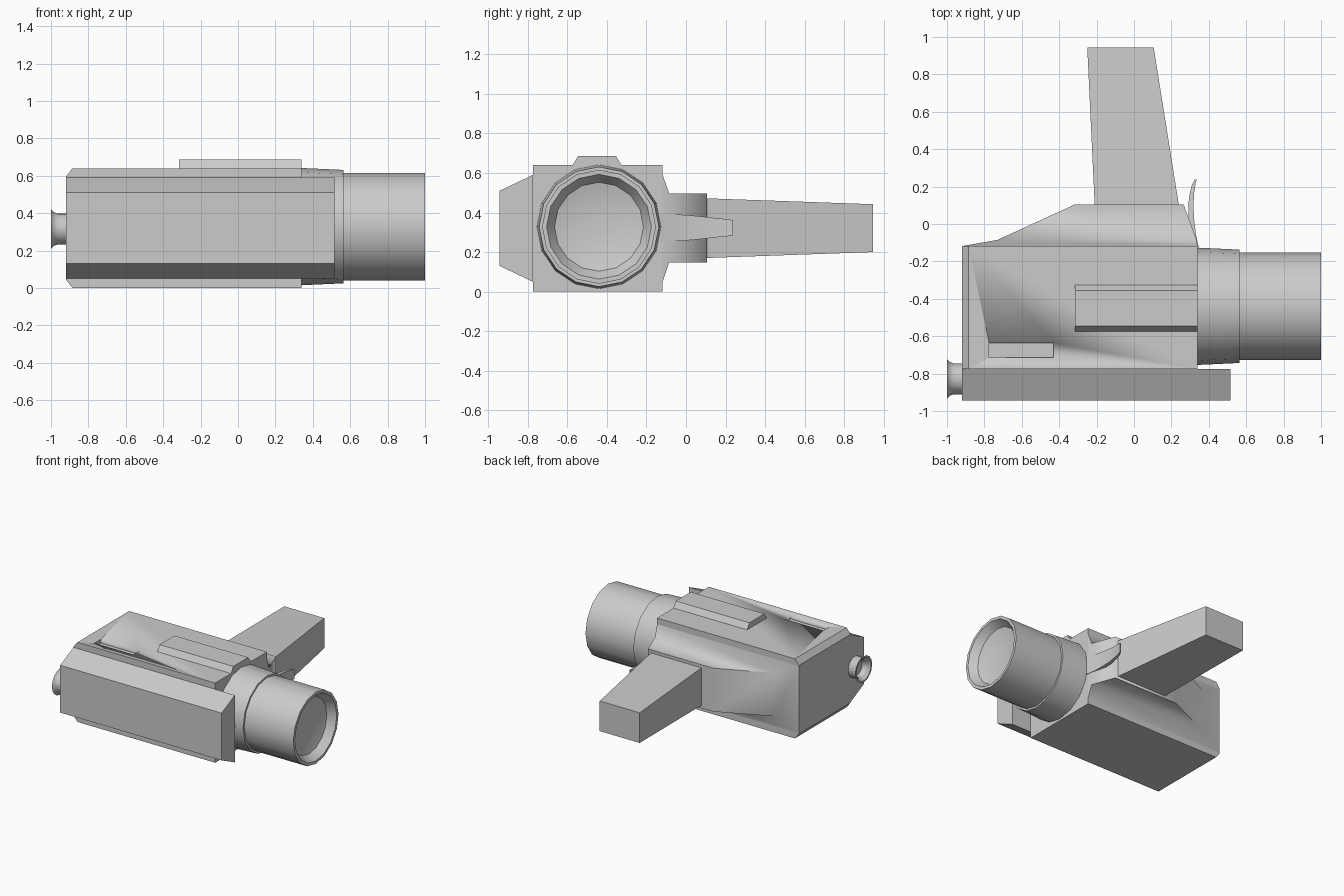
import bpy, bmesh, math

if "Cube" in bpy.data.objects:
    bpy.data.objects.remove(bpy.data.objects["Cube"])


def finish(name, bm, angle=30):
    bmesh.ops.recalc_face_normals(bm, faces=bm.faces)
    mesh = bpy.data.meshes.new(name)
    bm.to_mesh(mesh)
    bm.free()
    obj = bpy.data.objects.new(name, mesh)
    bpy.context.collection.objects.link(obj)
    bpy.ops.object.select_all(action='DESELECT')
    obj.select_set(True)
    bpy.context.view_layer.objects.active = obj
    bpy.ops.object.shade_smooth_by_angle(angle=math.radians(angle))
    return obj


def loft(name, rings, angle=30):
    """Skin matching rings of points and cap both ends."""
    bm = bmesh.new()
    rows = [[bm.verts.new(p) for p in ring] for ring in rings]
    for a, b in zip(rows, rows[1:]):
        for i in range(len(a)):
            j = (i + 1) % len(a)
            bm.faces.new((a[i], a[j], b[j], b[i]))
    bm.faces.new(rows[0])
    bm.faces.new(rows[-1])
    return finish(name, bm, angle)


def rect(y, x0, x1, z0, z1):
    return [(x0, y, z0), (x1, y, z0), (x1, y, z1), (x0, y, z1)]


def lathe(name, profile, cy, cz, sides):
    """Turn (x, radius) points around an axis parallel to x; capped at the ends."""
    rings = []
    for x, r in profile:
        angles = [2 * math.pi * i / sides for i in range(sides)]
        rings.append([(x, cy + r * math.sin(a), cz + r * math.cos(a)) for a in angles])
    return loft(name, rings)


# Main body: block with chamfered rear corners
side = [(-0.92, 0.045), (-0.885, 0), (0.34, 0), (0.34, 0.64), (-0.885, 0.64), (-0.92, 0.595)]
body = loft("body", [[(x, y, z) for x, z in side] for y in (-0.775, -0.118)])

# Shallow window slot in the top of the body
slot = loft("slot_cutter", [rect(-0.715, -0.775, -0.43, 0.61, 0.7),
                            rect(-0.635, -0.775, -0.43, 0.61, 0.7)])
slot.hide_render = True
slot.hide_viewport = True
cut = body.modifiers.new("slot", 'BOOLEAN')
cut.operation = 'DIFFERENCE'
cut.solver = 'EXACT'
cut.object = slot

# Film door with sloped edges, reaching past the body beside the lens
loft("film_door", [rect(-0.775, -0.92, 0.515, 0.05, 0.59),
                   rect(-0.943, -0.92, 0.515, 0.13, 0.51)])

# Stepped shoulder narrowing toward the grip
loft("grip_shoulder", [rect(-0.118, -0.92, 0.34, 0.05, 0.59),
                       rect(-0.085, -0.73, 0.335, 0.148, 0.497),
                       rect(0.105, -0.315, 0.265, 0.148, 0.497)], 75)

# Tapered grip
loft("grip", [rect(0.10, -0.21, 0.24, 0.17, 0.472),
              rect(0.945, -0.25, 0.105, 0.2, 0.442)])

# Raised viewfinder ridge on top
ridge = [(-0.58, 0.63), (-0.32, 0.63), (-0.355, 0.686), (-0.545, 0.686)]
loft("viewfinder_ridge", [[(x, y, z) for y, z in ridge] for x in (-0.315, 0.34)])

# Lens mount, and barrel with a recessed front glass
lathe("lens_mount", [(0.33, 0.314), (0.565, 0.303)], -0.44, 0.328, 16)
lathe("lens_barrel", [(0.55, 0.288), (1.0, 0.288), (1.0, 0.265), (0.94, 0.225),
                      (0.92, 0.15), (0.915, 0.04)], -0.44, 0.328, 16)

# Flared eyepiece cup
lathe("eyepiece", [(-0.9, 0.083), (-0.965, 0.083), (-0.985, 0.09), (-1.0, 0.106),
                   (-1.0, 0.092), (-0.975, 0.07), (-0.94, 0.065)], -0.828, 0.315, 16)

# Curved trigger: (y, centre x, half thickness, half width)
path = [(-0.13, 0.335, 0.012, 0.072), (-0.05, 0.316, 0.014, 0.068), (0.03, 0.306, 0.015, 0.062),
        (0.10, 0.304, 0.014, 0.055), (0.16, 0.309, 0.012, 0.048), (0.21, 0.319, 0.009, 0.043),
        (0.238, 0.33, 0.005, 0.038)]
loft("trigger", [rect(y, x - t, x + t, 0.323 - w, 0.323 + w) for y, x, t, w in path])
